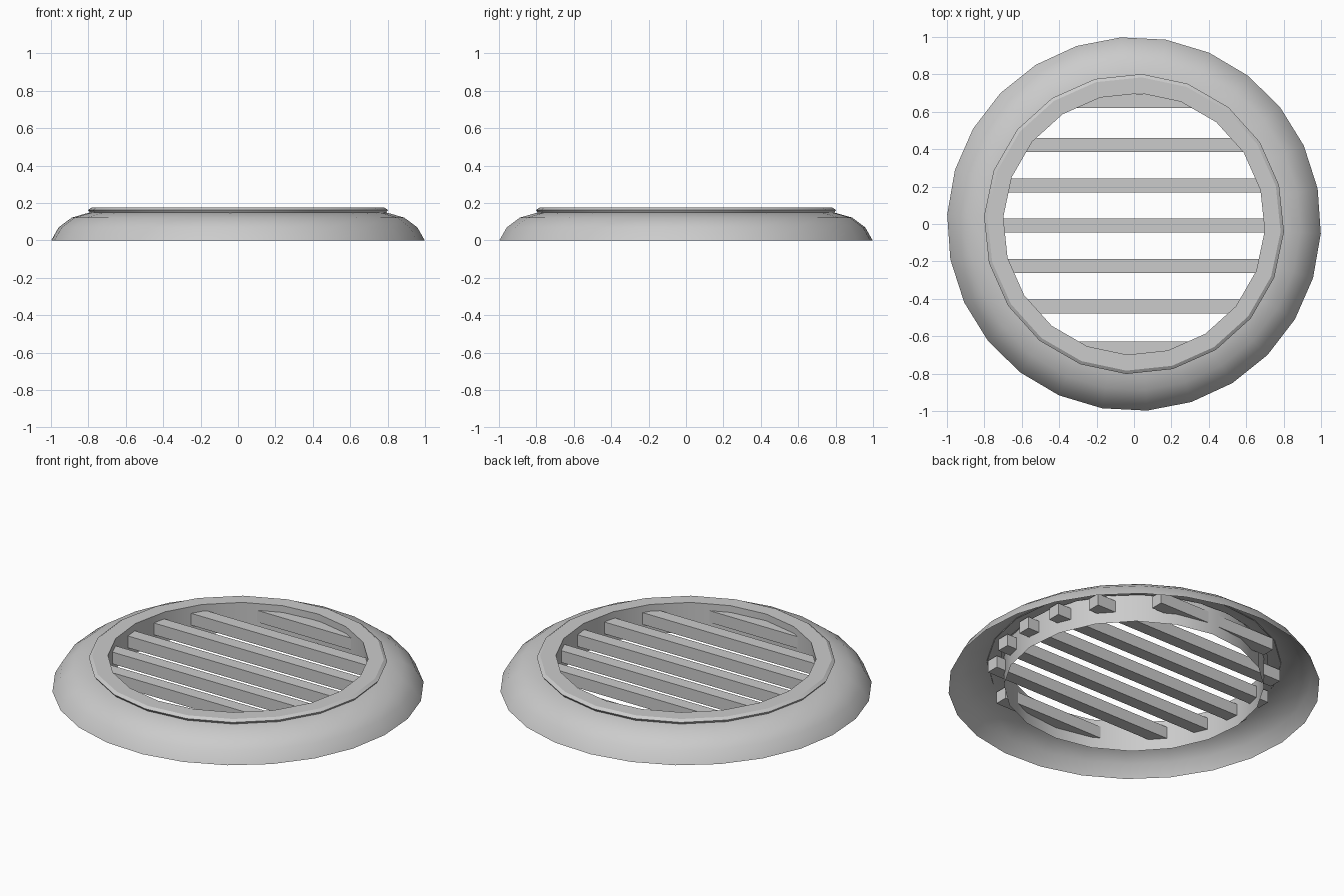
import bpy, bmesh, math

if "Cube" in bpy.data.objects:
    bpy.data.objects.remove(bpy.data.objects["Cube"])


def finish(name, bm, smooth=None):
    bmesh.ops.recalc_face_normals(bm, faces=bm.faces)
    me = bpy.data.meshes.new(name)
    bm.to_mesh(me)
    bm.free()
    ob = bpy.data.objects.new(name, me)
    bpy.context.collection.objects.link(ob)
    if smooth is not None:
        bpy.ops.object.select_all(action='DESELECT')
        ob.select_set(True)
        bpy.context.view_layer.objects.active = ob
        bpy.ops.object.shade_smooth_by_angle(angle=math.radians(smooth))
    return ob


def lathe(name, profile, sides, phase, smooth):
    # Spin an (radius, height) profile around z
    bm = bmesh.new()
    rings = []
    for r, z in profile:
        ring = []
        for i in range(sides):
            a = math.radians(phase) + 2 * math.pi * i / sides
            ring.append(bm.verts.new((r * math.cos(a), r * math.sin(a), z)))
        rings.append(ring)
    for lo, hi in zip(rings, rings[1:]):
        for i in range(sides):
            j = (i + 1) % sides
            bm.faces.new((lo[i], lo[j], hi[j], hi[i]))
    return finish(name, bm, smooth)


# Rounded outer flange, hollow underneath
lathe("outer_flange",
      [(1.0, 0.0), (0.96, 0.07), (0.89, 0.122), (0.80, 0.148), (0.72, 0.152)],
      26, 94, 40)

# Inner collar: tube wall with a raised, chamfered lip
lathe("inner_collar",
      [(0.70, 0.0), (0.70, 0.175), (0.785, 0.175), (0.803, 0.163), (0.79, 0.145)],
      20, 87, 30)

# Horizontal grille bars, ends poking slightly through the collar wall
WIDTH, Z_LOW, Z_HIGH, REACH = 0.075, 0.065, 0.135, 0.765
for n in range(7):
    y = 0.655 - n * 0.2195 if n else 0.657
    if 0 < n < 6:
        y = 0.422 - (n - 1) * 0.2155
    elif n == 6:
        y = -0.667
    half = math.sqrt(REACH ** 2 - y ** 2)
    bm = bmesh.new()
    bmesh.ops.create_cube(bm, size=1)
    for v in bm.verts:
        v.co.x *= 2 * half
        v.co.y = v.co.y * WIDTH + y
        v.co.z = Z_LOW if v.co.z < 0 else Z_HIGH
    finish("grille_bar_%d" % (n + 1), bm)
